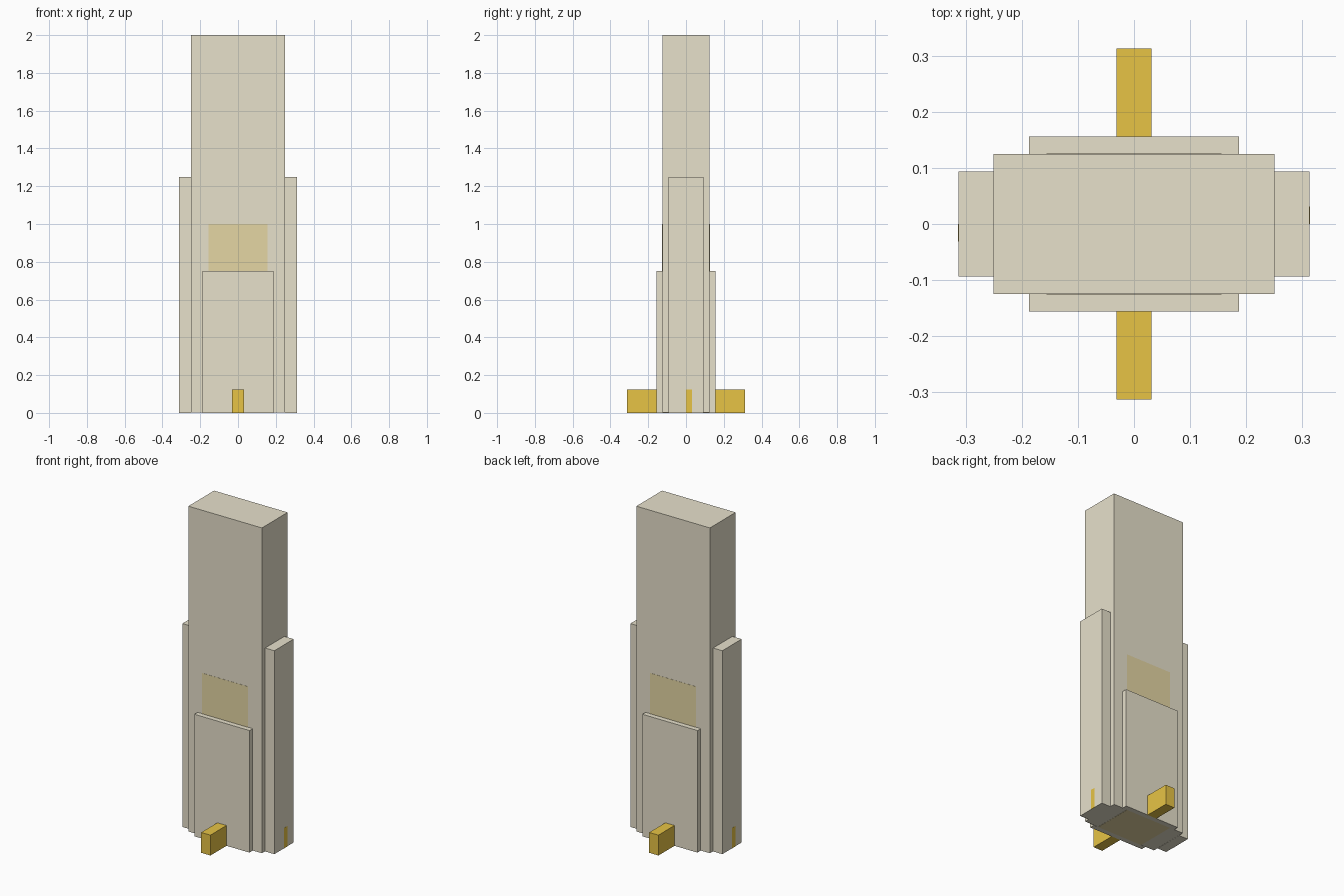
import bpy

cube = bpy.data.objects.get("Cube")
if cube:
    bpy.data.objects.remove(cube, do_unlink=True)


def material(name, colour):
    mat = bpy.data.materials.new(name)
    mat.use_nodes = True
    mat.diffuse_color = (*colour, 1)
    mat.node_tree.nodes["Principled BSDF"].inputs["Base Color"].default_value = (*colour, 1)
    return mat


stone = material("pale stone", (0.8, 0.75, 0.6))
gold = material("gold", (0.8, 0.55, 0.06))
tint = material("gold tinted stone", (0.78, 0.67, 0.37))

U = 1 / 32  # building module
SKIN = 0.001 / U  # thickness of painted plates, in modules


def span(name, x, y, z, mat):
    """Flat-sided box given in modules as (min, max) pairs."""
    ranges = [sorted(r) for r in (x, y, z)]
    centre = [(a + b) / 2 * U for a, b in ranges]
    bpy.ops.mesh.primitive_cube_add(size=1, location=centre)
    obj = bpy.context.object
    obj.name = name
    obj.scale = [(b - a) * U for a, b in ranges]
    bpy.ops.object.transform_apply(location=False, rotation=False, scale=True)
    obj.data.materials.append(mat)


# Main tower shaft on its tinted base plate
span("tower_shaft", (-8, 8), (-4, 4), (SKIN, 64), stone)
span("base_plate", (-5, 5), (-4, 4), (0, SKIN), tint)

# Side wings with a narrow gold strip at the foot
for side, s in (("left", 1), ("right", -1)):
    span(side + "_wing", (8 * s, 10 * s), (-3, 3), (0, 40), stone)
    span(side + "_gold_strip", (10 * s, (10 + SKIN) * s), (0, s), (0, 4), gold)

# Front and back slabs, entrance bars and tinted panels
for side, s in (("front", -1), ("back", 1)):
    span(side + "_slab", (-6, 6), (4 * s, 5 * s), (0, 24), stone)
    span(side + "_entrance_bar", (-1, 1), (5 * s, 10 * s), (0, 4), gold)
    span(side + "_tinted_panel", (-5, 5), (4 * s, (4 + SKIN) * s), (24, 32), tint)
